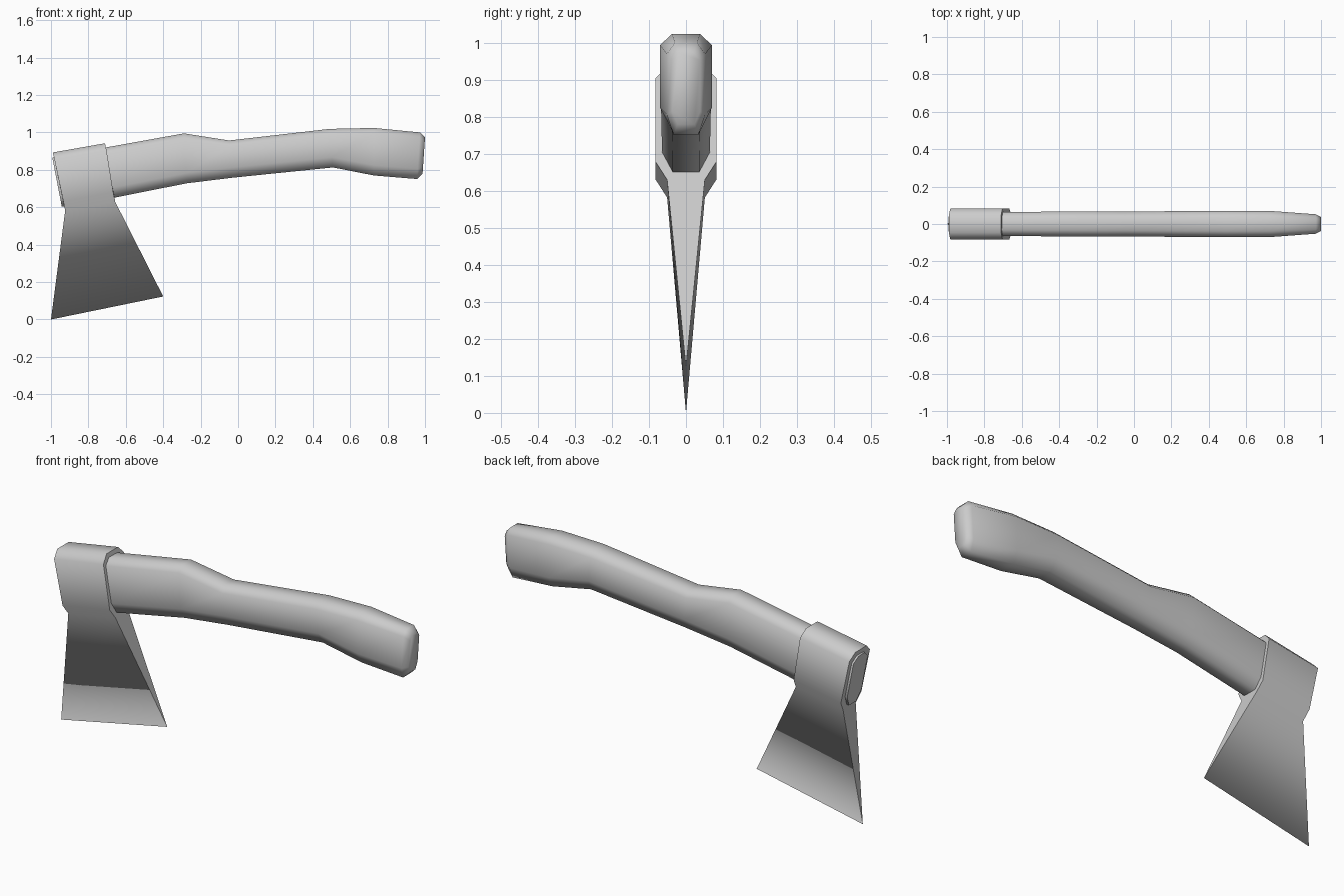
import bpy, bmesh

if "Cube" in bpy.data.objects:
    bpy.data.objects.remove(bpy.data.objects["Cube"])


def loft(name, rings, sharp_ends):
    """Skin a list of closed rings, cap both ends, smooth shade, crease chosen end loops."""
    bm = bmesh.new()
    loops = [[bm.verts.new(p) for p in ring] for ring in rings]
    n = len(loops[0])
    for a, b in zip(loops, loops[1:]):
        for i in range(n):
            j = (i + 1) % n
            bm.faces.new((a[i], a[j], b[j], b[i]))
    caps = [bm.faces.new(loops[0]), bm.faces.new(loops[-1])]
    bmesh.ops.recalc_face_normals(bm, faces=bm.faces[:])
    for f in bm.faces:
        f.smooth = True
    for k in sharp_ends:
        for e in caps[k].edges:
            e.smooth = False
    mesh = bpy.data.meshes.new(name)
    bm.to_mesh(mesh)
    bm.free()
    obj = bpy.data.objects.new(name, mesh)
    bpy.context.collection.objects.link(obj)
    return obj


# Axe head: half profile (half width, x, z) from top to cutting edge at each end
def head_ring(half):
    right = [(x, y, z) for y, x, z in half]
    left = [(x, -y, z) for y, x, z in reversed(half) if y > 0]
    return right + left


back_end = [(0.046, -0.99, 0.893), (0.083, -0.982, 0.857),
            (0.083, -0.934, 0.632), (0.051, -0.924, 0.582), (0, -1.0, 0.0)]
front_end = [(0.046, -0.711, 0.942), (0.083, -0.703, 0.904),
             (0.083, -0.667, 0.68), (0.051, -0.657, 0.63), (0, -0.40, 0.123)]
loft("axe_head", [head_ring(back_end), head_ring(front_end)], (0, 1))


# Handle: each station is an octagon spanned between a top and a bottom point
def handle_ring(top, bottom, w, cy=0.032, ct=0.03, cb=0.055):
    (tx, tz), (bx, bz) = top, bottom
    length = ((tx - bx) ** 2 + (tz - bz) ** 2) ** 0.5
    half = [(w - cy, 0), (w, ct / length), (w, 1 - cb / length), (w - cy + 0.003, 1)]
    pts = [(y, t) for y, t in half] + [(-y, t) for y, t in reversed(half)]
    return [(tx + (bx - tx) * t, y, tz + (bz - tz) * t) for y, t in pts]


stations = [
    ((-0.993, 0.866), (-0.942, 0.603), 0.058),
    ((-0.711, 0.919), (-0.658, 0.652), 0.065),
    ((-0.289, 0.995), (-0.275, 0.728), 0.066),
    ((-0.048, 0.957), (-0.03, 0.758), 0.067),
    ((0.49, 1.019), (0.508, 0.813), 0.07),
    ((0.727, 1.024), (0.727, 0.77), 0.07),
    ((0.973, 1.0), (0.957, 0.751), 0.052),
    ((1.0, 0.973), (0.987, 0.78), 0.038),
]
rings = [handle_ring(*s) for s in stations[:-2]]
rings.append(handle_ring(*stations[-2], cy=0.022))
rings.append(handle_ring(*stations[-1], cy=0.018, ct=0.02, cb=0.035))
loft("handle", rings, (0,))
